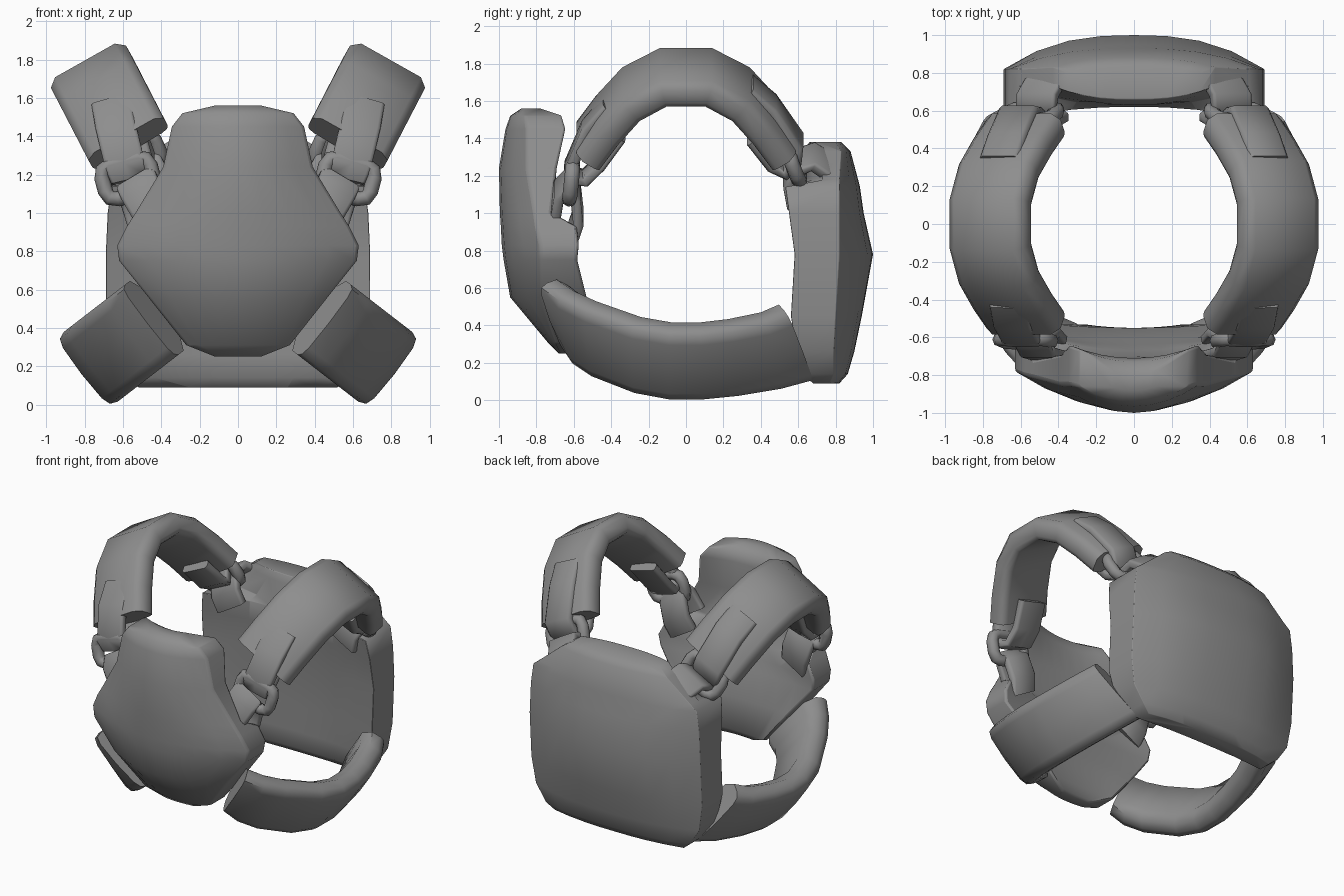
import bpy, bmesh, math
from mathutils import Vector

if "Cube" in bpy.data.objects:
    bpy.data.objects.remove(bpy.data.objects["Cube"], do_unlink=True)

GREY = (0.27, 0.27, 0.27, 1)
grey = bpy.data.materials.new("plain grey")
grey.use_nodes = True
grey.diffuse_color = GREY
grey.node_tree.nodes["Principled BSDF"].inputs["Base Color"].default_value = GREY


def finish(name, rings, closed=False, bevel=0.0, mirror=False):
    """Skin a list of point rings into one smooth object."""
    bm = bmesh.new()
    loops = [[bm.verts.new(p) for p in r] for r in rings]
    n = len(loops[0])
    pairs = list(zip(loops, loops[1:])) + ([(loops[-1], loops[0])] if closed else [])
    for a, b in pairs:
        for i in range(n):
            j = (i + 1) % n
            bm.faces.new((a[i], a[j], b[j], b[i]))
    if not closed:
        bm.faces.new(loops[0])
        bm.faces.new(loops[-1])
    bmesh.ops.recalc_face_normals(bm, faces=bm.faces)
    mesh = bpy.data.meshes.new(name)
    bm.to_mesh(mesh)
    bm.free()
    mesh.materials.append(grey)
    ob = bpy.data.objects.new(name, mesh)
    bpy.context.collection.objects.link(ob)
    if mirror:
        ob.modifiers.new("mirror", "MIRROR")
    if bevel:
        b = ob.modifiers.new("bevel", "BEVEL")
        b.width, b.segments, b.limit_method = bevel, 2, "ANGLE"
        b.angle_limit = math.radians(50)
    bpy.ops.object.select_all(action="DESELECT")
    ob.select_set(True)
    bpy.context.view_layer.objects.active = ob
    bpy.ops.object.shade_smooth_by_angle(angle=math.radians(55))


def plate(name, rows, power):
    """Curved armour plate; rows hold z, half width, outer y, outer edge y, inner y, inner edge y."""
    us = [i / 4 for i in range(-4, 5)]
    rings = []
    for z, hw, yo, yoe, yi, yie in rows:
        outer = [(u * hw, yo + (yoe - yo) * abs(u) ** power, z) for u in us]
        inner = [(u * hw, yi + (yie - yi) * abs(u) ** power, z) for u in reversed(us)]
        rings.append(outer + inner)
    finish(name, rings, bevel=0.015)


def strap(name, path, across, width, thick, round_edge=0.25, skew=0.0):
    """Sweep a rounded band along a path, kept level with the across direction, on both sides.
    Skew slants both ends along y."""
    w = Vector(across).normalized()
    pts = [Vector(p) for p in path]
    a, b, c = width / 2, thick / 2, thick * round_edge
    half = [(a, c - b), (a, b - c), (a - 0.3 * c, b - 0.3 * c), (a - 1.2 * c, b), (0, b * 1.08),
            (1.2 * c - a, b), (0.3 * c - a, b - 0.3 * c), (-a, b - c)]
    profile = half[1:] + [(-a, c - b), (1.2 * c - a, -b), (a - 1.2 * c, -b), half[0]]
    rings = []
    last = len(pts) - 1
    for i, p in enumerate(pts):
        t = pts[min(i + 1, last)] - pts[max(i - 1, 0)]
        nrm = t.cross(w).normalized()
        slant = w - Vector((0, skew * (2 * i / last - 1) ** 2, 0))
        rings.append([p + slant * x + nrm * y for x, y in profile])
    finish(name, rings, mirror=True)


def arc(centre, direction, steps):
    """Path along y that drops back along a direction."""
    c, d = Vector(centre), Vector(direction).normalized()
    return [c + d * s + Vector((0, y, 0)) for y, s in steps]


def link(name, centre, across, along, half_w, half_h, radius):
    """Rounded rectangular chain link, on both sides."""
    c, w = Vector(centre), Vector(across).normalized()
    v = Vector(along)
    v = (v - w * v.dot(w)).normalized()
    n = w.cross(v)
    corner = 0.05
    rings = []
    for q, (sx, sy) in enumerate([(1, 1), (-1, 1), (-1, -1), (1, -1)]):
        for k in range(3):
            a = math.pi / 2 * (q + k / 2)
            out = w * math.cos(a) + v * math.sin(a)
            mid = c + w * sx * (half_w - corner) + v * sy * (half_h - corner) + out * corner
            rings.append([mid + (out * math.cos(m) + n * math.sin(m)) * radius
                          for m in (math.tau * j / 8 for j in range(8))])
    finish(name, rings, closed=True, mirror=True)


# Chest and back plates
plate("chest_plate", [
    (1.56, 0.12, -0.88, -0.86, -0.80, -0.78),
    (1.52, 0.29, -0.94, -0.86, -0.73, -0.66),
    (1.45, 0.345, -0.965, -0.85, -0.71, -0.64),
    (1.24, 0.39, -1.00, -0.85, -0.71, -0.69),
    (1.00, 0.535, -0.995, -0.81, -0.70, -0.72),
    (0.93, 0.58, -0.99, -0.80, -0.67, -0.58),
    (0.83, 0.63, -0.985, -0.78, -0.64, -0.57),
    (0.75, 0.62, -0.975, -0.78, -0.61, -0.58),
    (0.55, 0.46, -0.94, -0.78, -0.55, -0.53),
    (0.31, 0.27, -0.74, -0.70, -0.55, -0.53),
    (0.25, 0.12, -0.68, -0.67, -0.60, -0.59)], 2)
plate("back_plate", [
    (1.38, 0.35, 0.83, 0.80, 0.66, 0.70),
    (1.33, 0.43, 0.88, 0.83, 0.63, 0.73),
    (1.18, 0.61, 0.92, 0.82, 0.63, 0.73),
    (1.14, 0.66, 0.93, 0.82, 0.62, 0.53),
    (1.00, 0.68, 0.95, 0.82, 0.63, 0.55),
    (0.78, 0.69, 1.00, 0.82, 0.66, 0.58),
    (0.45, 0.69, 0.94, 0.80, 0.66, 0.56),
    (0.26, 0.66, 0.90, 0.79, 0.66, 0.59),
    (0.14, 0.58, 0.865, 0.79, 0.66, 0.62),
    (0.09, 0.52, 0.82, 0.77, 0.70, 0.68)], 2.6)

# Shoulder pads
pad_across = (0.87, 0, -0.49)
strap("shoulder_pad", arc((0.762, 0, 1.73), (0.46, 0, 0.89),
      [(-0.52, -0.41), (-0.42, -0.26), (-0.29, -0.10), (-0.12, 0), (0.12, 0),
       (0.29, -0.10), (0.42, -0.26), (0.52, -0.41)]), pad_across, 0.45, 0.155)

# Waist straps
strap("waist_strap", arc((0.745, 0, 0.215), (0.79, 0, -0.61),
      [(-0.65, -0.39), (-0.59, -0.29), (-0.48, -0.19), (-0.25, -0.05), (-0.08, 0), (0.08, 0),
       (0.25, -0.03), (0.45, -0.09), (0.58, -0.16)]), (0.61, 0, 0.79), 0.46, 0.17, 0.32, 0.3)

# Front fastening: clip folded round the pad end, link and anchor loop
front_across = (0.94, 0, -0.25)
strap("front_clip", [(0.66, -0.42, 1.58), (0.64, -0.53, 1.46), (0.59, -0.62, 1.25),
                     (0.57, -0.60, 1.20), (0.55, -0.54, 1.19), (0.55, -0.46, 1.27),
                     (0.59, -0.35, 1.42)], front_across, 0.21, 0.06)
link("front_link", (0.575, -0.615, 1.18), front_across, (-0.1, -0.1, -1), 0.13, 0.09, 0.04)
strap("front_anchor", [(0.44, -0.70, 1.00), (0.51, -0.68, 1.12), (0.53, -0.64, 1.17),
                       (0.52, -0.59, 1.11), (0.48, -0.575, 0.98), (0.45, -0.61, 0.88)],
      (0.84, 0, -0.5), 0.22, 0.055)

# Back fastening: clip folded round the pad end, link and anchor loop
back_across = (0.9, 0, -0.42)
strap("back_clip", [(0.71, 0.34, 1.68), (0.67, 0.46, 1.58), (0.61, 0.60, 1.38),
                    (0.58, 0.59, 1.31), (0.54, 0.53, 1.24), (0.54, 0.46, 1.28),
                    (0.59, 0.35, 1.42)], back_across, 0.22, 0.06)
link("back_link", (0.55, 0.58, 1.29), back_across, (-0.3, 0.3, -0.8), 0.14, 0.09, 0.04)
strap("back_anchor", [(0.44, 0.80, 1.22), (0.51, 0.68, 1.30), (0.52, 0.60, 1.27),
                      (0.48, 0.55, 1.18), (0.45, 0.57, 1.08)], (0.84, 0, -0.5), 0.24, 0.06)
